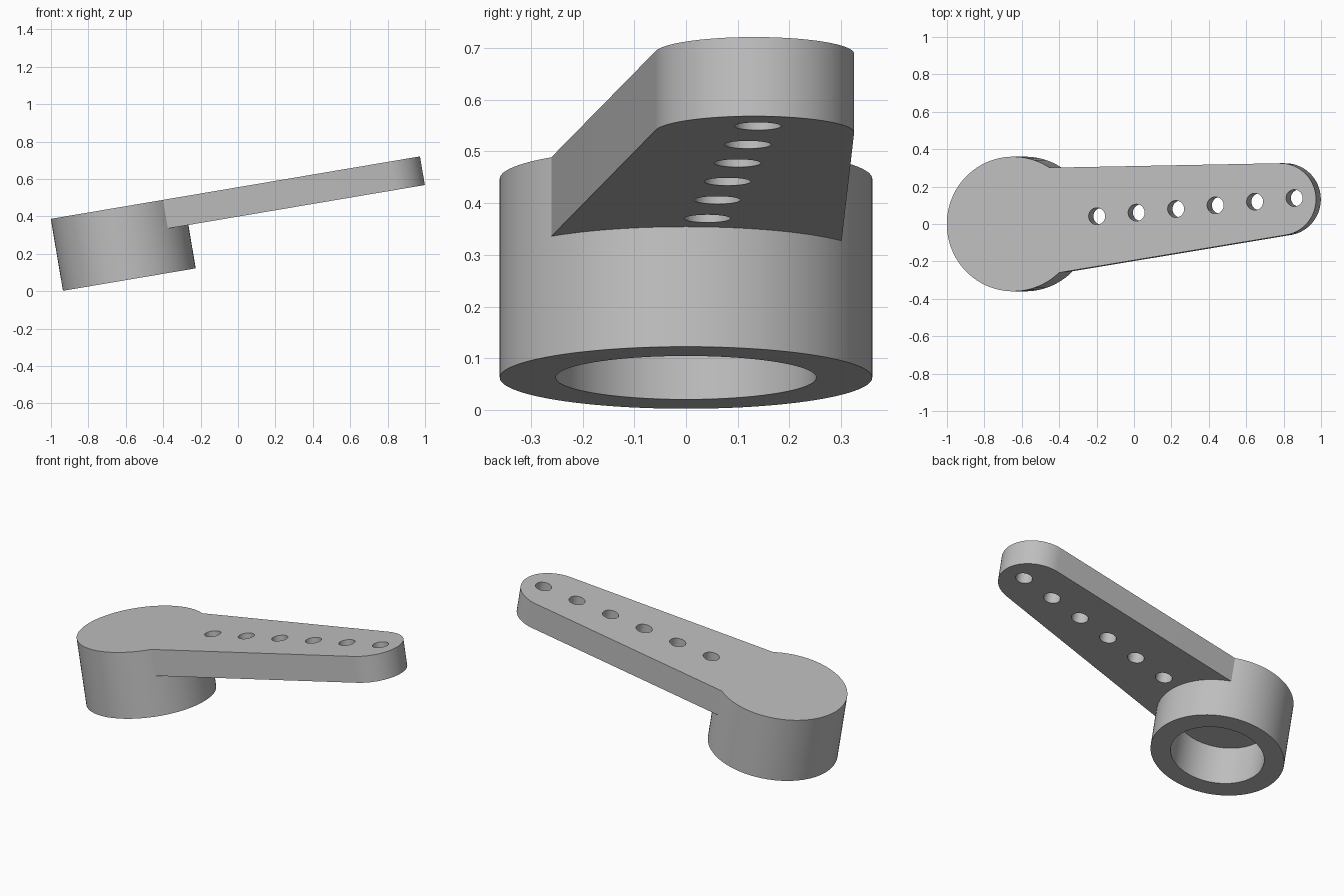
import bpy, bmesh, math
from mathutils import Matrix, Vector

cube = bpy.data.objects.get("Cube")
if cube:
    bpy.data.objects.remove(cube, do_unlink=True)

HUB_R, HUB_H, BORE_R = 0.36, 0.39, 0.252
ARM_T, TIP_R, TIP_A = 0.155, 0.193, 1.455
TILT, SWING = math.radians(9.6), math.radians(5.2)

grey = bpy.data.materials.new("light_grey")
grey.use_nodes = True
colour = (0.52, 0.52, 0.52, 1)
grey.diffuse_color = colour
grey.node_tree.nodes["Principled BSDF"].inputs["Base Color"].default_value = colour


def arc(cx, radius, start, end, steps):
    return [(cx + radius * math.cos(start + (end - start) * i / steps),
             radius * math.sin(start + (end - start) * i / steps)) for i in range(steps + 1)]


def circle(cx, radius, sides):
    return arc(cx, radius, 0, 2 * math.pi, sides)[:-1]


def prism(name, outline, bottom, top, turn=0):
    """Extrude a flat outline upwards, turned about the hub axis."""
    bm = bmesh.new()
    face = bm.faces.new([bm.verts.new((x, y, bottom)) for x, y in outline])
    up = bmesh.ops.extrude_face_region(bm, geom=[face])["geom"]
    bmesh.ops.translate(bm, vec=Vector((0, 0, top - bottom)),
                        verts=[g for g in up if isinstance(g, bmesh.types.BMVert)])
    bmesh.ops.recalc_face_normals(bm, faces=bm.faces)
    bm.transform(Matrix.Rotation(turn, 4, "Z"))
    mesh = bpy.data.meshes.new(name)
    bm.to_mesh(mesh)
    bm.free()
    mesh.materials.append(grey)
    obj = bpy.data.objects.new(name, mesh)
    bpy.context.collection.objects.link(obj)
    return obj


def combine(target, other, operation):
    bpy.context.view_layer.objects.active = target
    mod = target.modifiers.new(operation.lower(), "BOOLEAN")
    mod.operation, mod.solver, mod.object = operation, "EXACT", other
    bpy.ops.object.modifier_apply(modifier=mod.name)
    bpy.data.objects.remove(other, do_unlink=True)


# Hub, with the upper face at local z = 0
horn = prism("lever_arm_with_hub", circle(0, HUB_R, 96), -HUB_H, 0)

# Tapered arm with a round tip
taper = math.radians(4.1)
root = TIP_R / math.cos(taper) + TIP_A * math.tan(taper)
quarter = math.pi / 2 - taper
outline = [(0, -root)] + arc(TIP_A, TIP_R, -quarter, quarter, 40) + [(0, root)]
combine(horn, prism("arm", outline, -ARM_T, 0, SWING), "UNION")

# Blind bore under the hub
combine(horn, prism("bore", circle(0, BORE_R, 80), -1, -ARM_T), "DIFFERENCE")

# Row of linkage holes
for i in range(6):
    hole = prism("hole", circle(0.456 + 0.215 * i, 0.045, 40), -0.5, 0.5, SWING)
    combine(horn, hole, "DIFFERENCE")

# Lean the whole part back and stand it on the ground
lean = Matrix.Translation((-0.646, 0, 0.447)) @ Matrix.Rotation(-TILT, 4, "Y")
horn.data.transform(lean)
bpy.ops.object.select_all(action="DESELECT")
horn.select_set(True)
bpy.context.view_layer.objects.active = horn
bpy.ops.object.shade_smooth_by_angle(angle=math.radians(30))
